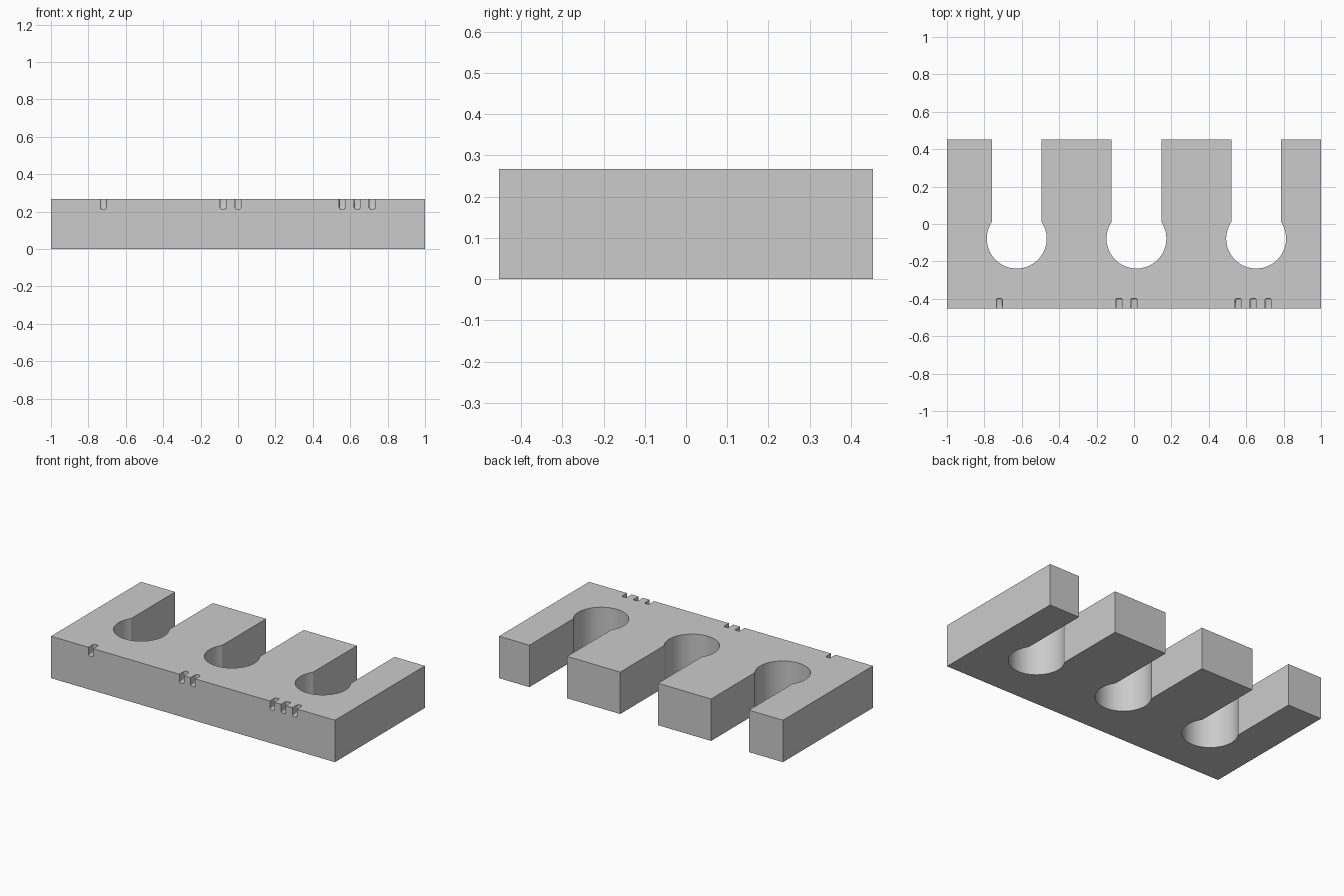
import bpy
import bmesh
import math

HALF_X, HALF_Y, HEIGHT = 1.0, 0.453, 0.267
SLOT_CENTRES = (-0.627, 0.013, 0.653)
SLOT_HALF, HOLE_RADIUS, HOLE_Y = 0.133, 0.16, -0.078
SEGMENTS = 64
NOTCHES = (-0.72, -0.08, 0.0, 0.557, 0.637, 0.717)

cube = bpy.data.objects.get("Cube")
if cube:
    bpy.data.objects.remove(cube, do_unlink=True)

grey = bpy.data.materials.new("light grey")
grey.use_nodes = True
colour = (0.6, 0.6, 0.6, 1)
grey.diffuse_color = colour
grey.node_tree.nodes["Principled BSDF"].inputs["Base Color"].default_value = colour


def make_object(name, bm):
    bmesh.ops.recalc_face_normals(bm, faces=bm.faces[:])
    mesh = bpy.data.meshes.new(name)
    bm.to_mesh(mesh)
    bm.free()
    mesh.materials.append(grey)
    obj = bpy.data.objects.new(name, mesh)
    bpy.context.collection.objects.link(obj)
    return obj


def keyhole(cx):
    """Outline of one open slot ending in a round pocket, from left to right."""
    start = math.pi - math.acos(SLOT_HALF / HOLE_RADIUS)
    sweep = 2 * math.pi - 2 * (start - math.pi / 2)
    points = [(cx - SLOT_HALF, HALF_Y)]
    for i in range(SEGMENTS + 1):
        a = start + sweep * i / SEGMENTS
        points.append((cx + HOLE_RADIUS * math.cos(a), HOLE_Y + HOLE_RADIUS * math.sin(a)))
    points.append((cx + SLOT_HALF, HALF_Y))
    return points


# Slotted block: outline extruded upwards
outline = [(-HALF_X, -HALF_Y), (-HALF_X, HALF_Y)]
for cx in SLOT_CENTRES:
    outline += keyhole(cx)
outline += [(HALF_X, HALF_Y), (HALF_X, -HALF_Y)]
bm = bmesh.new()
base = bm.faces.new([bm.verts.new((x, y, 0)) for x, y in outline])
top = bmesh.ops.extrude_face_region(bm, geom=[base])["geom"]
bmesh.ops.translate(bm, vec=(0, 0, HEIGHT), verts=[v for v in top if isinstance(v, bmesh.types.BMVert)])
block = make_object("slotted_block", bm)

# Cutter for the small rounded tally notches along the front top edge
bm = bmesh.new()
for x in NOTCHES:
    verts = bmesh.ops.create_cube(bm, size=1)["verts"]
    bmesh.ops.scale(bm, vec=(0.032, 0.11, 0.106), verts=verts)
    bmesh.ops.translate(bm, vec=(x, -HALF_Y, HEIGHT), verts=verts)
bmesh.ops.bevel(bm, geom=bm.edges[:], offset=0.008, segments=3, profile=0.5, affect='EDGES')
cutter = make_object("notch_cutter", bm)

cut = block.modifiers.new("notches", 'BOOLEAN')
cut.operation = 'DIFFERENCE'
cut.solver = 'EXACT'
cut.object = cutter
bpy.ops.object.select_all(action='DESELECT')
bpy.context.view_layer.objects.active = block
block.select_set(True)
bpy.ops.object.modifier_apply(modifier=cut.name)
bpy.data.objects.remove(cutter, do_unlink=True)

# Smooth pocket walls, sharp block edges
bpy.ops.object.shade_smooth_by_angle(angle=math.radians(30))
